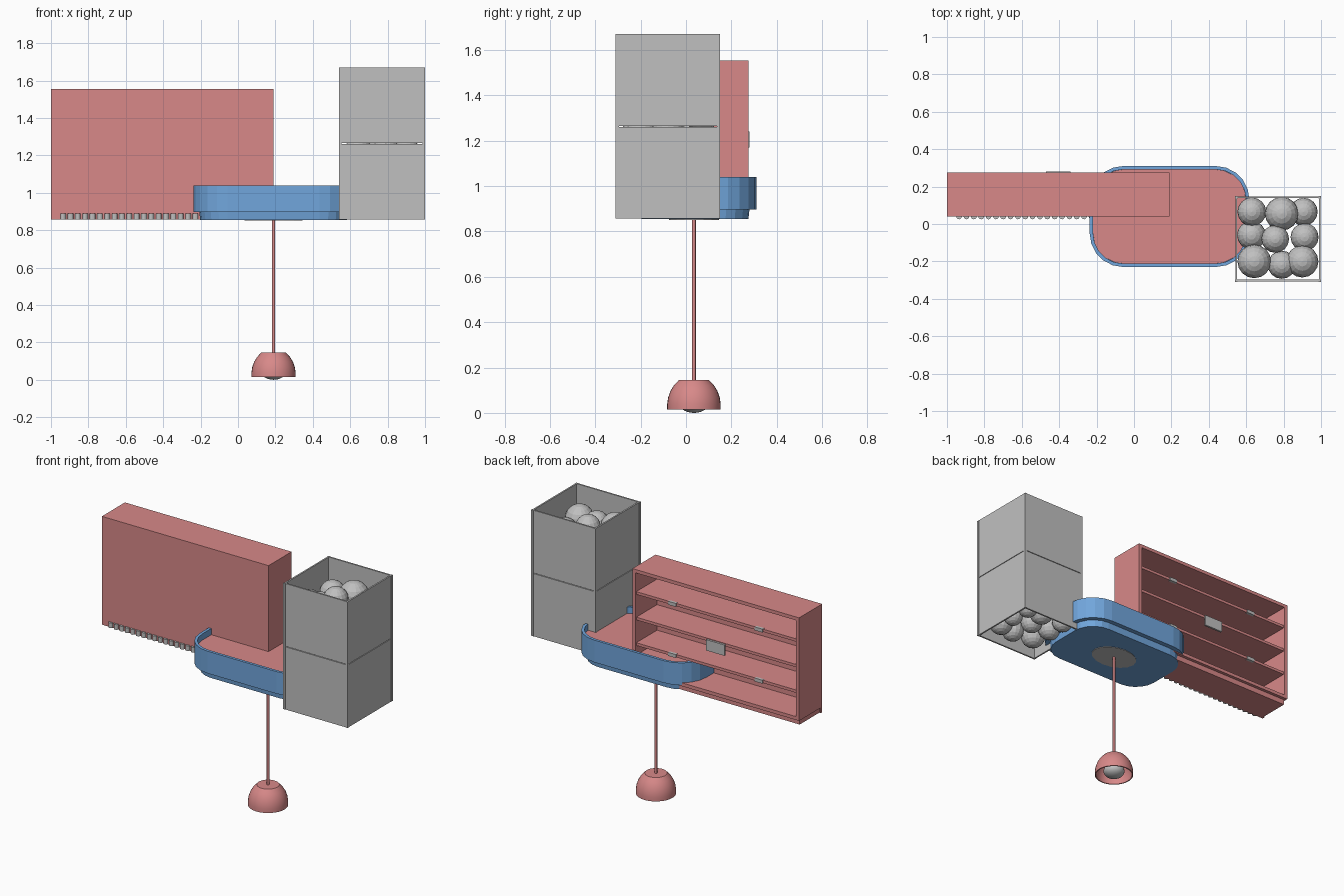
import bpy, bmesh, math, random
from mathutils import Matrix, Vector

if "Cube" in bpy.data.objects:
    bpy.data.objects.remove(bpy.data.objects["Cube"])

random.seed(4)


def material(name, rgb):
    m = bpy.data.materials.new(name)
    m.diffuse_color = (*rgb, 1)
    m.use_nodes = True
    m.node_tree.nodes["Principled BSDF"].inputs["Base Color"].default_value = m.diffuse_color
    return m


RED = material("soft red", (0.686, 0.25, 0.25))
GRAY = material("light gray", (0.527, 0.527, 0.527))
BLUE = material("sky blue", (0.165, 0.381, 0.716))


def finish(bm, name, mat, smooth=False):
    bmesh.ops.recalc_face_normals(bm, faces=bm.faces)
    me = bpy.data.meshes.new(name)
    bm.to_mesh(me)
    bm.free()
    me.materials.append(mat)
    ob = bpy.data.objects.new(name, me)
    bpy.context.collection.objects.link(ob)
    if smooth:
        bpy.ops.object.select_all(action='DESELECT')
        ob.select_set(True)
        bpy.context.view_layer.objects.active = ob
        bpy.ops.object.shade_smooth_by_angle(angle=math.radians(35))
    return ob


def add_box(bm, x0, x1, y0, y1, z0, z1):
    c = Vector(((x0 + x1) / 2, (y0 + y1) / 2, (z0 + z1) / 2))
    s = Matrix.Diagonal((x1 - x0, y1 - y0, z1 - z0, 1))
    bmesh.ops.create_cube(bm, size=1, matrix=Matrix.Translation(c) @ s)


def boxes(name, mat, items):
    bm = bmesh.new()
    for b in items:
        add_box(bm, *b)
    return finish(bm, name, mat)


def loft(name, mat, rings, cap_start, cap_end, smooth=False):
    """Skin a list of equal-length point rings."""
    bm = bmesh.new()
    vs = [[bm.verts.new(p) for p in r] for r in rings]
    n = len(vs[0])
    for a, b in zip(vs, vs[1:]):
        for i in range(n):
            j = (i + 1) % n
            bm.faces.new((a[i], a[j], b[j], b[i]))
    if cap_start:
        bm.faces.new(vs[0])
    if cap_end:
        bm.faces.new(vs[-1])
    return finish(bm, name, mat, smooth)


CX, CY = 0.19, 0.04        # centre shared by tub and lamp


def tub_ring(inset, z, hx=0.427, hy=0.27, rad=0.18, seg=5):
    r = rad - inset
    pts = []
    for q, (sx, sy) in enumerate(((1, 1), (-1, 1), (-1, -1), (1, -1))):
        for k in range(seg + 1):
            a = math.pi / 2 * (q + k / seg)
            pts.append((CX + sx * (hx - rad) + r * math.cos(a),
                        CY + sy * (hy - rad) + r * math.sin(a), z))
    return pts


def circle(r, z, n=32):
    return [(CX + r * math.cos(2 * math.pi * i / n),
             CY - 0.005 + r * math.sin(2 * math.pi * i / n), z) for i in range(n)]


# tub: stepped base, outer wall, thin rim, inner wall
loft("tub", BLUE, [tub_ring(i, z) for i, z in
     ((0.035, 0.854), (0.03, 0.897), (0, 0.897), (0, 1.04), (0.018, 1.04), (0.018, 0.99))],
     True, True)
# red floor inside the tub
loft("tub_floor", RED, [tub_ring(0.0185, 0.98), tub_ring(0.0185, 1.0)], True, True)
# gray plate under the tub
loft("tub_base_plate", GRAY,
     [[(CX + (x - CX) * 1.4, y, z) for x, y, z in circle(0.11, zz, 16)] for zz in (0.851, 0.856)],
     True, True)

# cabinet, open to the back
X0, X1, Y0, Y1, Z0, Z1, T = -1.0, 0.19, 0.04, 0.275, 0.89, 1.555, 0.022
boxes("cabinet_body", RED, [
    (X0, X1, Y0, Y0 + 0.015, 0.856, Z1),
    (X0, X0 + T, Y0 + 0.015, Y1, Z0, Z1),
    (X1 - T, X1, Y0 + 0.015, Y1, Z0, Z1),
    (X0 + T, X1 - T, Y0 + 0.015, Y1, Z1 - T, Z1),
    (X0 + T, X1 - T, Y0 + 0.015, Y1, Z0, Z0 + T),
    (X0 + 0.01, X1 - 0.01, Y0 + 0.015, Y1 - 0.02, 0.856, Z0)])
SHELVES = (1.40, 1.235, 1.07)
boxes("shelves", RED,
      [(X0 + T, X1 - T, Y0 + 0.015, Y1 - 0.008, z - 0.009, z + 0.009) for z in SHELVES])
boxes("shelf_clips", GRAY,
      [(x - 0.028, x + 0.028, Y1 - 0.02, Y1 - 0.002, z - 0.011, z + 0.011)
       for x in (-0.09, -0.71) for z in (1.40, 1.07)])
boxes("back_plate", GRAY, [(-0.47, -0.34, Y1 - 0.008, Y1 + 0.005, 1.17, 1.24)])

# row of small pegs along the cabinet's lower front edge
bm = bmesh.new()
for i in range(28):
    bmesh.ops.create_cone(bm, cap_ends=True, segments=12, radius1=0.015, radius2=0.015,
                          depth=0.033,
                          matrix=Matrix.Translation((-0.935 + i * 0.0393, 0.04, 0.8735)))
finish(bm, "pegs", GRAY)

# square bin: corner posts with two stacked panels per side, open top and bottom
BX, BY, H, BZ0, BZ1 = 0.77, -0.08, 0.23, 0.857, 1.67
P = 0.014
parts = []
for sx in (-1, 1):
    for sy in (-1, 1):
        cx, cy = BX + sx * (H - P / 2), BY + sy * (H - P / 2)
        parts.append((cx - P / 2, cx + P / 2, cy - P / 2, cy + P / 2, BZ0, BZ1))
zm = (BZ0 + BZ1) / 2
for z0, z1 in ((BZ0, zm - 0.002), (zm + 0.002, BZ1)):
    for s in (-1, 1):
        c = H - 0.007
        parts.append((BX - H + P, BX + H - P, BY + s * c - 0.005, BY + s * c + 0.005, z0, z1))
        parts.append((BX + s * c - 0.005, BX + s * c + 0.005, BY - H + P, BY + H - P, z0, z1))
boxes("bin", GRAY, parts)

# balls piled in the bin
TOP = ((0.63, 0.065, 0.077), (0.79, 0.055, 0.09), (0.907, 0.065, 0.075),
       (0.628, -0.06, 0.077), (0.755, -0.08, 0.074), (0.912, -0.07, 0.075),
       (0.643, -0.2, 0.09), (0.79, -0.218, 0.075), (0.9, -0.2, 0.086))
LIFT = (-0.03, 0.0, -0.05, -0.06, 0.02, -0.04, 0.0, -0.02, -0.01)
bm = bmesh.new()
for layer in range(5):
    for (x, y, r), up in zip(TOP, LIFT):
        z = 1.52 - layer * 0.148 + up
        if layer:
            z += random.uniform(-0.02, 0.02)
            r *= random.uniform(0.8, 1.0)
        z = max(z, BZ0 + r + 0.005)
        bmesh.ops.create_uvsphere(bm, u_segments=16, v_segments=10, radius=r,
                                  matrix=Matrix.Translation((x, y, z)))
finish(bm, "balls", GRAY)

# hanging lamp: cord, dome shade and bulb
loft("lamp_cord", RED, [circle(0.008, 0.13, 12), circle(0.008, 0.86, 12)], True, True, True)
shade = ((0.111, 0.015), (0.118, 0.015), (0.118, 0.04), (0.114, 0.067), (0.104, 0.096),
         (0.088, 0.122), (0.066, 0.145), (0.008, 0.145), (0.008, 0.138),
         (0.062, 0.138), (0.082, 0.118), (0.097, 0.093), (0.107, 0.066), (0.111, 0.04),
         (0.111, 0.015))
loft("lamp_shade", RED, [circle(r, z) for r, z in shade], False, False, True)
bm = bmesh.new()
bmesh.ops.create_uvsphere(bm, u_segments=24, v_segments=14, radius=1,
                          matrix=Matrix.Translation((CX, CY - 0.005, 0.042))
                          @ Matrix.Diagonal((0.065, 0.065, 0.042, 1)))
finish(bm, "lamp_bulb", GRAY, True)
